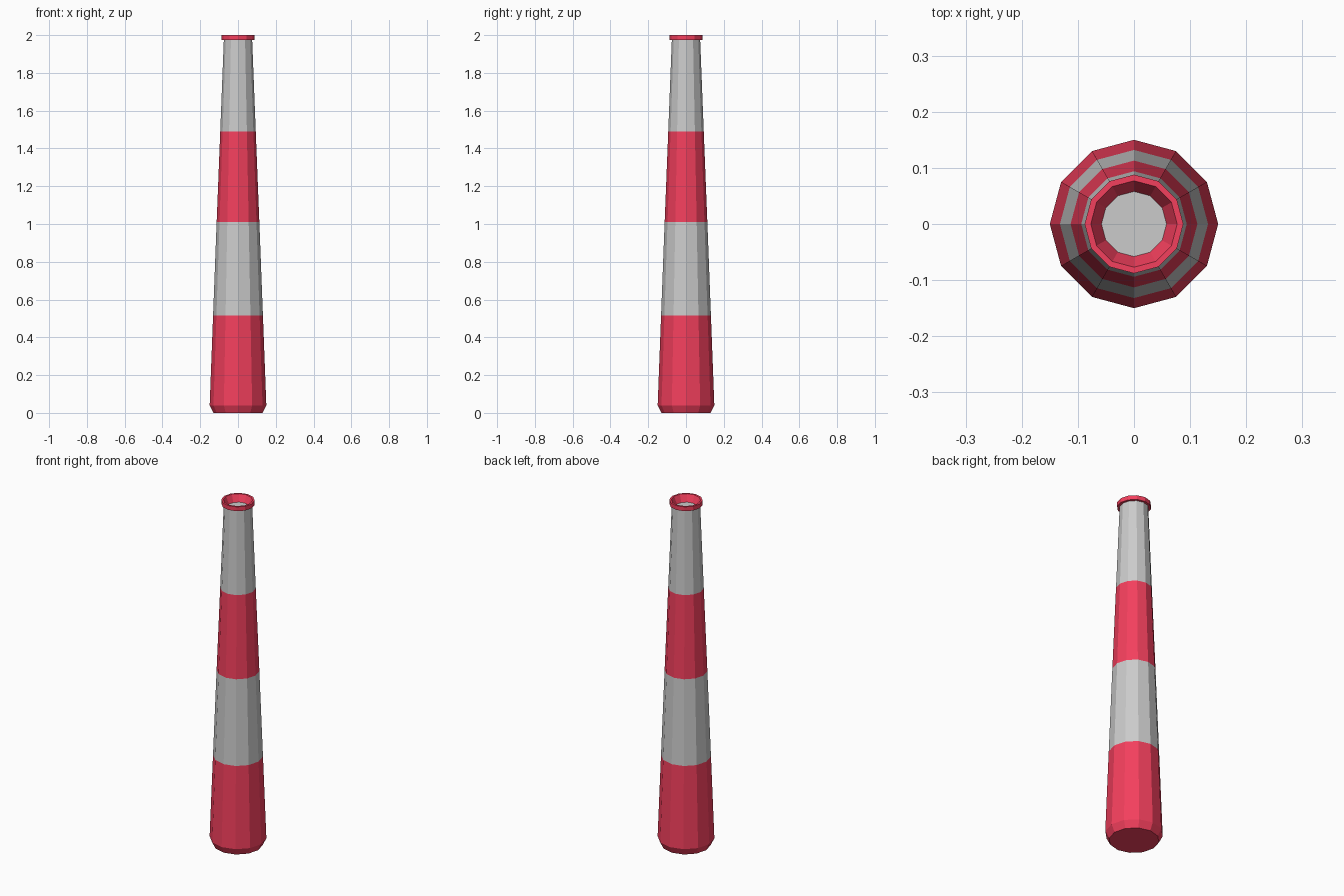
import bpy, bmesh
from math import cos, sin, tau

if "Cube" in bpy.data.objects:
    bpy.data.objects.remove(bpy.data.objects["Cube"])

SIDES = 12

red = bpy.data.materials.new("red")
red.diffuse_color = (0.9, 0.05, 0.11, 1)
red.use_nodes = True
red.node_tree.nodes["Principled BSDF"].inputs["Base Color"].default_value = red.diffuse_color


def lathe(name, profile, mat=None, cap_start=False, cap_end=False):
    """Spin (radius, z) points, listed so that faces point outward."""
    bm = bmesh.new()
    rings = [[bm.verts.new((r * cos(tau * i / SIDES), r * sin(tau * i / SIDES), z))
              for i in range(SIDES)] for r, z in profile]
    for a, b in zip(rings, rings[1:]):
        for i in range(SIDES):
            j = (i + 1) % SIDES
            bm.faces.new((a[i], a[j], b[j], b[i]))
    if cap_start:
        bm.faces.new(rings[0][::-1])
    if cap_end:
        bm.faces.new(rings[-1])
    mesh = bpy.data.meshes.new(name)
    bm.to_mesh(mesh)
    bm.free()
    obj = bpy.data.objects.new(name, mesh)
    bpy.context.collection.objects.link(obj)
    if mat:
        mesh.materials.append(mat)
    return obj


# Tapered shaft in four alternating bands, the lowest with a chamfered foot
lathe("base_band", [(0.13, 0), (0.15, 0.04), (0.132, 0.515)], red, cap_start=True)
lathe("lower_grey_band", [(0.132, 0.515), (0.113, 1.01)])
lathe("upper_red_band", [(0.113, 1.01), (0.094, 1.49)], red)
lathe("upper_grey_band", [(0.094, 1.49), (0.075, 1.975)])

# Overhanging rim with a funnel-shaped mouth
lathe("rim", [(0.075, 1.975), (0.088, 1.975), (0.088, 2.0),
              (0.077, 2.0), (0.058, 1.96)], red)

# Grey floor closing the mouth
lathe("mouth_floor", [(0.058, 1.96)], cap_end=True)
